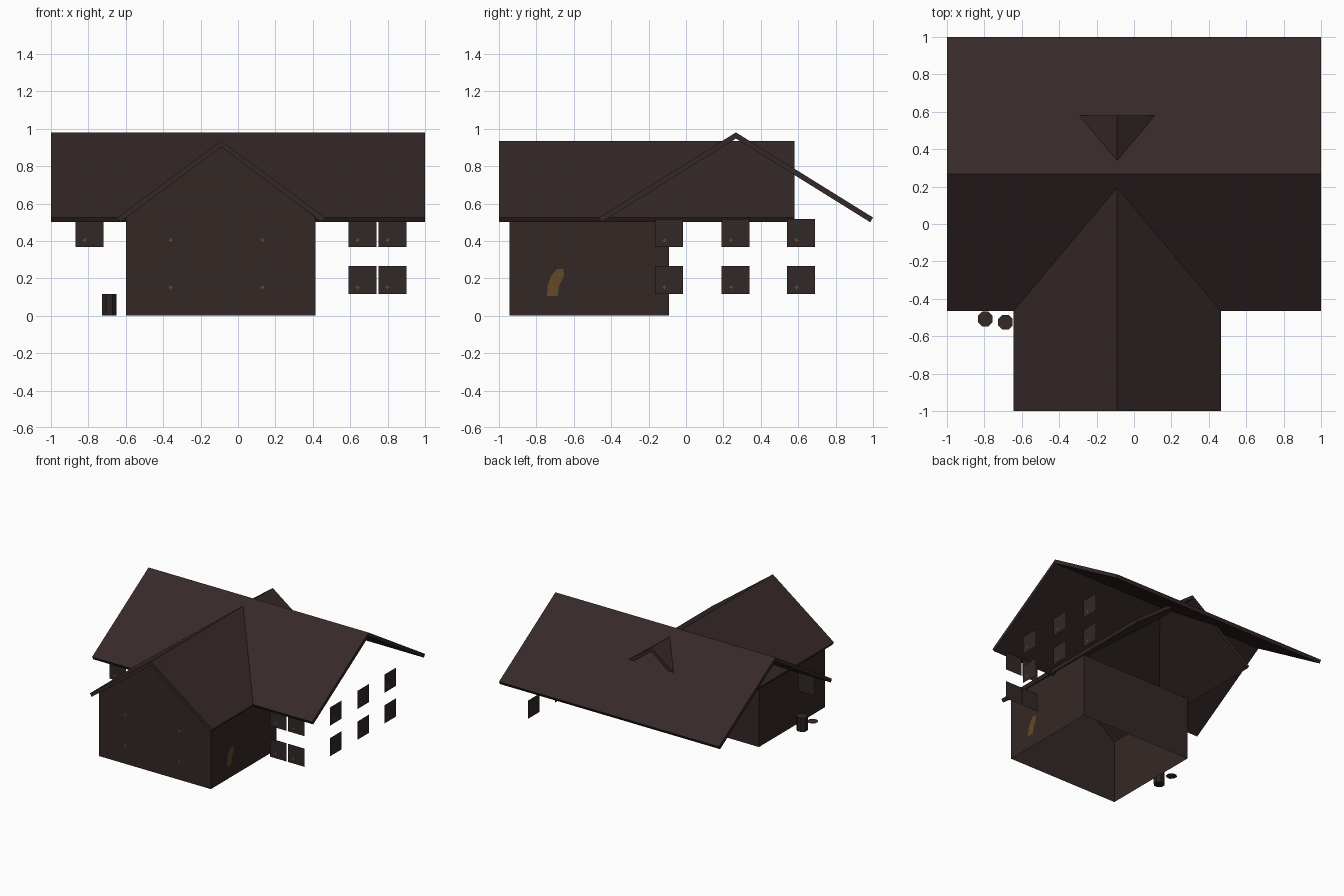
import bpy, bmesh
from math import pi
from mathutils import Matrix, Vector

cube = bpy.data.objects.get("Cube")
if cube:
    bpy.data.objects.remove(cube, do_unlink=True)


def material(name, rgb):
    m = bpy.data.materials.new(name)
    m.use_nodes = True
    m.diffuse_color = (*rgb, 1)
    bsdf = m.node_tree.nodes["Principled BSDF"]
    bsdf.inputs["Base Color"].default_value = (*rgb, 1)
    bsdf.inputs["Roughness"].default_value = 0.9
    return m


ROOF = material("dark brown shingle", (0.036, 0.021, 0.021))
WALL = material("dark brown timber", (0.034, 0.021, 0.019))
GLASS = material("dark window", (0.032, 0.021, 0.020))
BARREL = material("barrel wood", (0.024, 0.017, 0.015))
AMBER = material("dull amber", (0.13, 0.065, 0.018))


def finish(name, bm, mat):
    mesh = bpy.data.meshes.new(name)
    bm.to_mesh(mesh)
    bm.free()
    mesh.materials.append(mat)
    obj = bpy.data.objects.new(name, mesh)
    bpy.context.collection.objects.link(obj)
    return obj


def sheet(name, points, mat):
    bm = bmesh.new()
    bm.faces.new([bm.verts.new(p) for p in points])
    return finish(name, bm, mat)


def gable_roof(name, half, ridge, start, end, place):
    """Bent slab: chevron profile pushed along the ridge; place maps (across, along, z)."""
    profile = [(-half, 0.525), (0, ridge), (half, 0.525),
               (half - 0.015, 0.5), (0, ridge - 0.033), (-half + 0.015, 0.5)]
    bm = bmesh.new()
    near, far = [[bm.verts.new(place(a, t, z)) for a, z in profile] for t in (start, end)]
    n = len(profile)
    for i in range(n):
        j = (i + 1) % n
        bm.faces.new((near[i], near[j], far[j], far[i]))
    # each end is two quads, one per slope
    for ring in (near, far):
        bm.faces.new((ring[0], ring[1], ring[4], ring[5]))
        bm.faces.new((ring[1], ring[2], ring[3], ring[4]))
    bmesh.ops.recalc_face_normals(bm, faces=bm.faces)
    return finish(name, bm, ROOF)


# Roofs: long main roof across x, wing roof running front to back
RIDGE_Y, RIDGE_X = 0.267, -0.09
gable_roof("main_roof", 0.733, 0.98, -1, 1, lambda a, t, z: (t, RIDGE_Y + a, z))
gable_roof("wing_roof", 0.555, 0.935, -1, 0.58, lambda a, t, z: (RIDGE_X + a, t, z))

# Wing walls: open below, gabled at the front only
L, R, F, B, TOP = -0.6, 0.415, -0.945, -0.09, 0.525
sheet("wing_front_wall", [(L, F, 0), (R, F, 0), (R, F, TOP),
                          (RIDGE_X, F, 0.905), (L, F, TOP)], WALL)
sheet("wing_left_wall", [(R, F, 0), (R, B, 0), (R, B, TOP), (R, F, TOP)], WALL)
sheet("wing_back_wall", [(R, B, 0), (L, B, 0), (L, B, TOP), (R, B, TOP)], WALL)
sheet("wing_right_wall", [(L, B, 0), (L, F, 0), (L, F, TOP), (L, B, TOP)], WALL)

# Square windows, each with a small amber glint
SIZE, GLINT = 0.15, 0.011
LOW, HIGH = 0.115, 0.367


def window(name, corner, along, out):
    corner, along, out, up = (Vector(v) for v in (corner, along, out, (0, 0, 1)))
    rect = ((0, 0), (1, 0), (1, 1), (0, 1))
    sheet(name, [corner + SIZE * (along * u + up * v) for u, v in rect], GLASS)
    middle = corner + along * 0.05 + up * 0.037 + out * 0.002
    diamond = ((0, -1), (1, 0), (0, 1), (-1, 0))
    sheet(name + "_glint", [middle + GLINT * (along * u + up * v) for u, v in diamond], AMBER)


for z in (LOW, HIGH):
    for x in (0.59, 0.75):
        window("front_window", (x, -0.425, z), (1, 0, 0), (0, -1, 0))
    for x in (-0.41, 0.08):
        window("wing_window", (x, F - 0.002, z), (1, 0, 0), (0, -1, 0))
    for y in (-0.165, 0.19, 0.54):
        window("side_window", (0.952, y, z), (0, 1, 0), (1, 0, 0))
window("front_window", (-0.87, -0.425, HIGH), (1, 0, 0), (0, -1, 0))

# Amber patch on the wing's left wall
patch = [(-0.743, 0.105), (-0.685, 0.105), (-0.68, 0.155), (-0.652, 0.215),
         (-0.655, 0.25), (-0.69, 0.25), (-0.72, 0.215), (-0.74, 0.16)]
sheet("amber_patch", [(R + 0.003, y, z) for y, z in patch], AMBER)

# Eight-sided barrel with its flat lid beside it
bm = bmesh.new()
bmesh.ops.create_cone(bm, cap_ends=True, segments=8, radius1=0.043, radius2=0.043, depth=0.115,
                      matrix=Matrix.Translation((-0.688, -0.525, 0.0575)) @ Matrix.Rotation(pi / 8, 4, "Z"))
barrel = finish("barrel", bm, BARREL)
barrel.data.materials.append(WALL)
for face in barrel.data.polygons:
    face.material_index = int(face.normal.z > 0.5)

bm = bmesh.new()
bmesh.ops.create_circle(bm, cap_ends=True, segments=8, radius=0.043,
                        matrix=Matrix.Translation((-0.795, -0.508, 0.105)) @ Matrix.Rotation(pi / 8, 4, "Z"))
finish("barrel_lid", bm, WALL)
